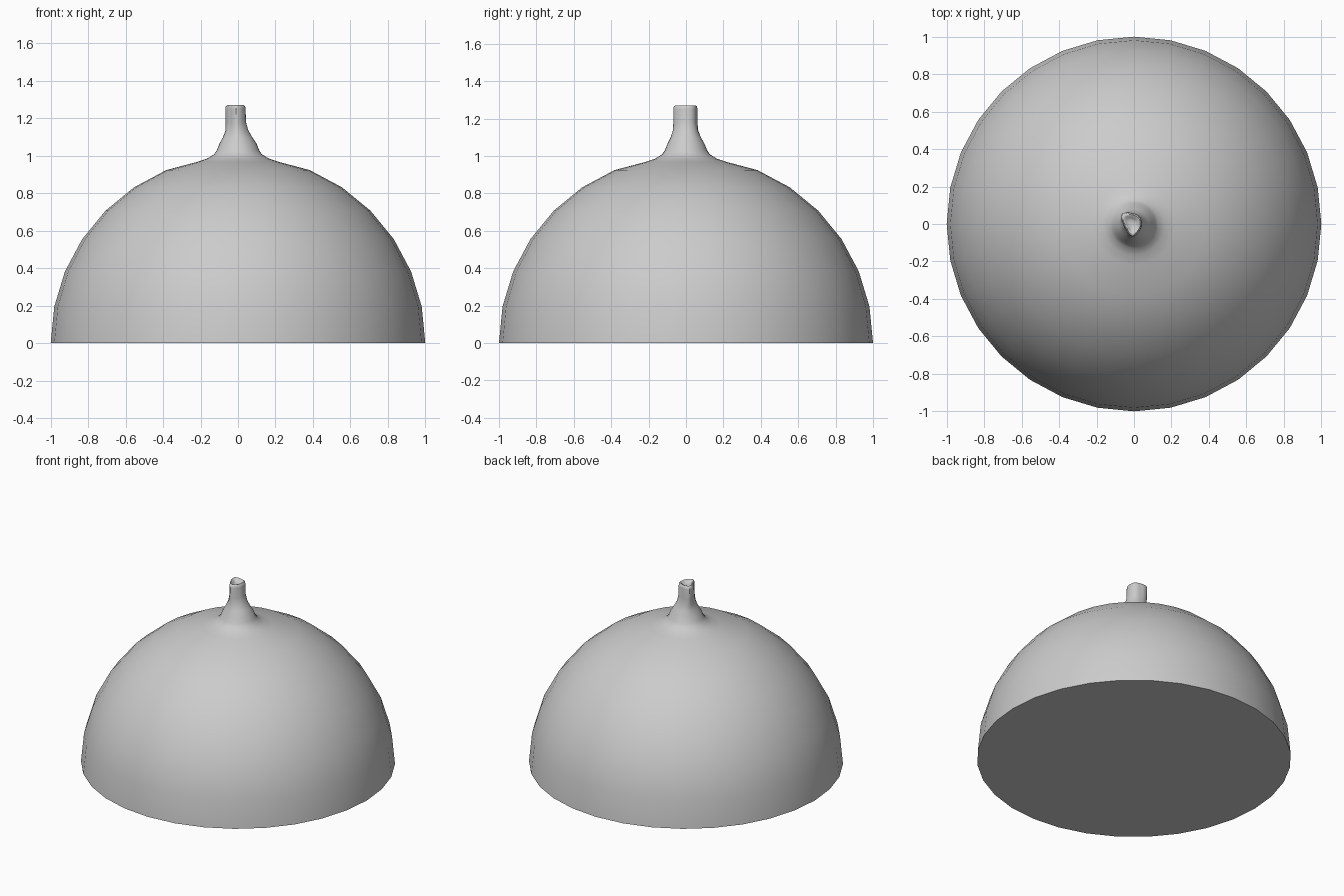
import bpy, bmesh, math

if "Cube" in bpy.data.objects:
    bpy.data.objects.remove(bpy.data.objects["Cube"])

SIDES = 32
# Pinched tip outline: radius at every 45 degrees around the tip centre
TIP = [0.050, 0.056, 0.056, 0.077, 0.047, 0.043, 0.068, 0.054]


def tip_radius(i):
    f = i * len(TIP) / SIDES
    k, t = int(f), f - int(f)
    return TIP[k % 8] * (1 - t) + TIP[(k + 1) % 8] * t


def add_ring(bm, z, radius, blend=0.0, scale=1.0):
    """Circle that can morph towards the pinched tip outline."""
    ring = []
    for i in range(SIDES):
        a = 2 * math.pi * i / SIDES
        r = (radius * (1 - blend) + tip_radius(i) * blend) * scale
        ring.append(bm.verts.new((r * math.cos(a) - 0.01 * blend, r * math.sin(a), z)))
    return ring


bm = bmesh.new()
rings = []

# Hemisphere body
for k in range(7):
    a = math.radians(11.25 * k)
    rings.append(add_ring(bm, math.sin(a), math.cos(a)))

# Shoulder flowing into the tapered spout: height, radius, blend to tip
for z, r, b in [(0.967, 0.22, 0), (0.985, 0.165, 0), (1.008, 0.128, 0),
                (1.03, 0.113, 0), (1.065, 0.099, 0), (1.10, 0.085, 0.2),
                (1.135, 0.074, 0.55), (1.18, 0.062, 0.9), (1.25, 0.06, 1)]:
    rings.append(add_ring(bm, z, r, b))

# Rounded lip and shallow hollow at the tip
for z, s in [(1.265, 0.95), (1.27, 0.84), (1.268, 0.70), (1.255, 0.55), (1.25, 0.25)]:
    rings.append(add_ring(bm, z, 0.06, 1, s))

for lo, hi in zip(rings, rings[1:]):
    for i in range(SIDES):
        j = (i + 1) % SIDES
        bm.faces.new((lo[i], lo[j], hi[j], hi[i]))
bm.faces.new(rings[-1])

# Flat base
bm.faces.new(rings[0][::-1])

bmesh.ops.recalc_face_normals(bm, faces=bm.faces)
mesh = bpy.data.meshes.new("dome_with_spout")
bm.to_mesh(mesh)
bm.free()
dome = bpy.data.objects.new("dome_with_spout", mesh)
bpy.context.collection.objects.link(dome)
bpy.context.view_layer.objects.active = dome
dome.select_set(True)
bpy.ops.object.shade_smooth_by_angle(angle=math.radians(50))
